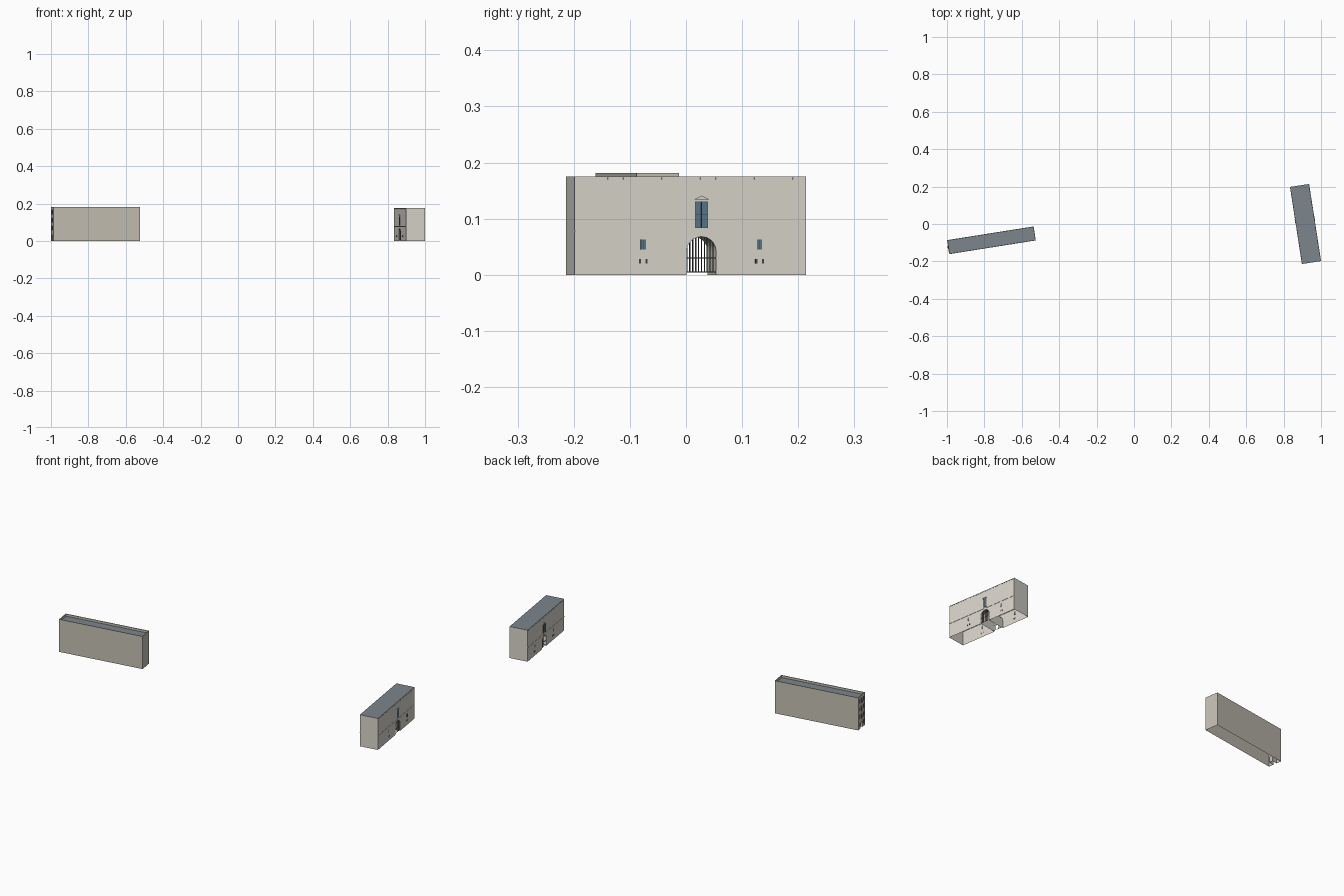
import bpy, bmesh, math
from mathutils import Matrix

if "Cube" in bpy.data.objects:
    bpy.data.objects.remove(bpy.data.objects["Cube"])


def material(name, r, g, b):
    m = bpy.data.materials.new(name)
    m.diffuse_color = (r, g, b, 1)
    m.use_nodes = True
    m.node_tree.nodes["Principled BSDF"].inputs["Base Color"].default_value = m.diffuse_color
    return m


STONE = material("stone", 0.70, 0.67, 0.60)
WARM = material("warm_stone", 0.56, 0.53, 0.46)
SLATE = material("slate", 0.20, 0.24, 0.27)
GLASS = material("glass", 0.10, 0.18, 0.25)
IRON = material("iron", 0.06, 0.06, 0.06)


def finish(name, bm, mat, frame):
    me = bpy.data.meshes.new(name)
    bm.to_mesh(me)
    bm.free()
    ob = bpy.data.objects.new(name, me)
    ob.matrix_world = frame
    me.materials.append(mat)
    bpy.context.collection.objects.link(ob)
    return ob


def boxes(name, items, mat, frame):
    """items: (centre x, y, z, size x, y, z)"""
    bm = bmesh.new()
    for x, y, z, sx, sy, sz in items:
        bmesh.ops.create_cube(bm, size=1, matrix=Matrix.Translation((x, y, z)) @ Matrix.Diagonal((sx, sy, sz, 1)))
    return finish(name, bm, mat, frame)


def polys(name, faces, mat, frame):
    bm = bmesh.new()
    for f in faces:
        bm.faces.new([bm.verts.new(p) for p in f])
    bmesh.ops.remove_doubles(bm, verts=bm.verts, dist=1e-5)
    return finish(name, bm, mat, frame)


# ---------- Gatehouse ----------
G = Matrix.Translation((0.917, 0, 0)) @ Matrix.Rotation(math.radians(8.8), 4, 'Z')
W, L, H = 0.0505, 0.2085, 0.175       # half depth, half length, height
GY, R, SP = 0.02, 0.0265, 0.0415      # gate centre, radius, spring height

arch = [(GY - R, 0)] + [(GY - R * math.cos(math.pi * i / 16), SP + R * math.sin(math.pi * i / 16))
                        for i in range(17)] + [(GY + R, 0)]
outline = [(-L, 0)] + arch + [(L, 0), (L, H), (-L, H)]
faces = [[(W, y, z) for y, z in outline], [(-W, y, z) for y, z in reversed(outline)]]
for s in (-1, 1):
    faces.append([(-W * s, L * s, 0), (-W * s, L * s, H), (W * s, L * s, H), (W * s, L * s, 0)][::-1])
polys("gatehouse_walls", faces, STONE, G)
polys("gate_passage", [[(W, *a), (-W, *a), (-W, *b), (W, *b)] for a, b in zip(arch, arch[1:])], STONE, G)
polys("gatehouse_roof", [[(-W, -L, H), (W, -L, H), (W, L, H), (-W, L, H)]], SLATE, G)

glass, frames, bars, trim = [], [], [], []
for s in (-1, 1):
    x = s * W
    # large window with frame and sill
    glass.append((x, GY, 0.107, 0.002, 0.022, 0.046))
    for dy in (-0.011, 0, 0.011):
        frames.append((x, GY + dy, 0.107, 0.003, 0.001, 0.046))
    for z in (0.084, 0.107, 0.13):
        frames.append((x, GY, z, 0.003, 0.023, 0.001))
    # small windows and vents either side
    for side in (-1, 1):
        y = GY + side * 0.105
        glass.append((x, y, 0.054, 0.002, 0.009, 0.017))
        frames.append((x, y, 0.054, 0.003, 0.0008, 0.017))
        for dy in (-0.006, 0.006):
            frames.append((x, y + dy, 0.024, 0.002, 0.004, 0.008))
    # gate grille
    n = 10
    for i in range(1, n):
        dy = R * (2 * i / n - 1)
        top = SP + math.sqrt(R * R - dy * dy)
        bars.append((x * 0.94, GY + dy, (top + 0.004) / 2, 0.001, 0.0011, top - 0.004))
    for z in (0.005, 0.03):
        bars.append((x * 0.94, GY, z, 0.001, 2 * R, 0.0015))
    # string course, broken by the gate window zone, and dentils
    trim.append((x, 0, 0.077, 0.003, 2 * L, 0.003))
    for i in range(30):
        trim.append((x, -L + 2 * L * (i + 0.5) / 30, 0.1715, 0.003, 0.006, 0.003))
    # window pediment
    ped = [(GY - 0.014, 0.134), (GY + 0.014, 0.134), (GY, 0.141)]
    x2 = x + s * 0.003
    fs = [[(x2, *p) for p in ped]]
    fs += [[(x, *ped[i]), (x2, *ped[i]), (x2, *ped[i - 1]), (x, *ped[i - 1])] for i in range(3)]
    polys("window_pediment", fs, STONE, G)
boxes("gatehouse_glass", glass, GLASS, G)
boxes("gatehouse_window_frames", frames, IRON, G)
boxes("gate_grille", bars, IRON, G)
boxes("gatehouse_trim", trim, STONE, G)

# ---------- Long block ----------
B = Matrix.Translation((-0.762, -0.087, 0)) @ Matrix.Rotation(math.radians(9), 4, 'Z')
A, D, T, I, Z = 0.234, 0.038, 0.181, 0.004, 0.169   # half length, half depth, top, parapet, roof level
NW, NH, ND = 0.010, 0.030, 0.03                      # entrance half width, height, depth


def ring(a, d, z):
    return [(-a, -d, z), (a, -d, z), (a, d, z), (-a, d, z)]


lo, hi, inn, deck = ring(A, D, 0), ring(A, D, T), ring(A - I, D - I, T), ring(A - I, D - I, Z)
faces = []
for i in range(4):
    j = (i + 1) % 4
    if i < 3:
        faces.append([lo[i], lo[j], hi[j], hi[i]])
    faces.append([hi[i], hi[j], inn[j], inn[i]])
    faces.append([inn[i], inn[j], deck[j], deck[i]])
# west end with recessed entrance
door = [(-NW, 0), (-NW, NH), (NW, NH), (NW, 0)]
faces.append([(-A, y, z) for y, z in [(-D, 0)] + door + [(D, 0), (D, T), (-D, T)]][::-1])
for a, b in zip(door, door[1:]):
    faces.append([(-A, *a), (-A, *b), (-A + ND, *b), (-A + ND, *a)])
faces.append([(-A + ND, *p) for p in door][::-1])
polys("block_walls", faces, WARM, B)
polys("block_roof", [deck], SLATE, B)

# west end windows and balconies
panes, balconies, rails = [], [], []
for row in range(4):
    z = 0.026 + row * 0.043
    for y in (-0.024, 0, 0.024):
        if row == 0 and y == 0:
            continue
        panes.append((-A, y, z, 0.002, 0.011, 0.022))
    if row:
        balconies.append((-A - 0.0015, 0, z - 0.013, 0.004, 0.02, 0.002))
        rails.append((-A - 0.003, 0, z - 0.006, 0.001, 0.02, 0.001))
        rails += [(-A - 0.003, k * 0.0032, z - 0.009, 0.0006, 0.0006, 0.006) for k in range(-3, 4)]
boxes("block_windows", panes, GLASS, B)
boxes("block_balconies", balconies, WARM, B)
boxes("block_balcony_rails", rails, IRON, B)
